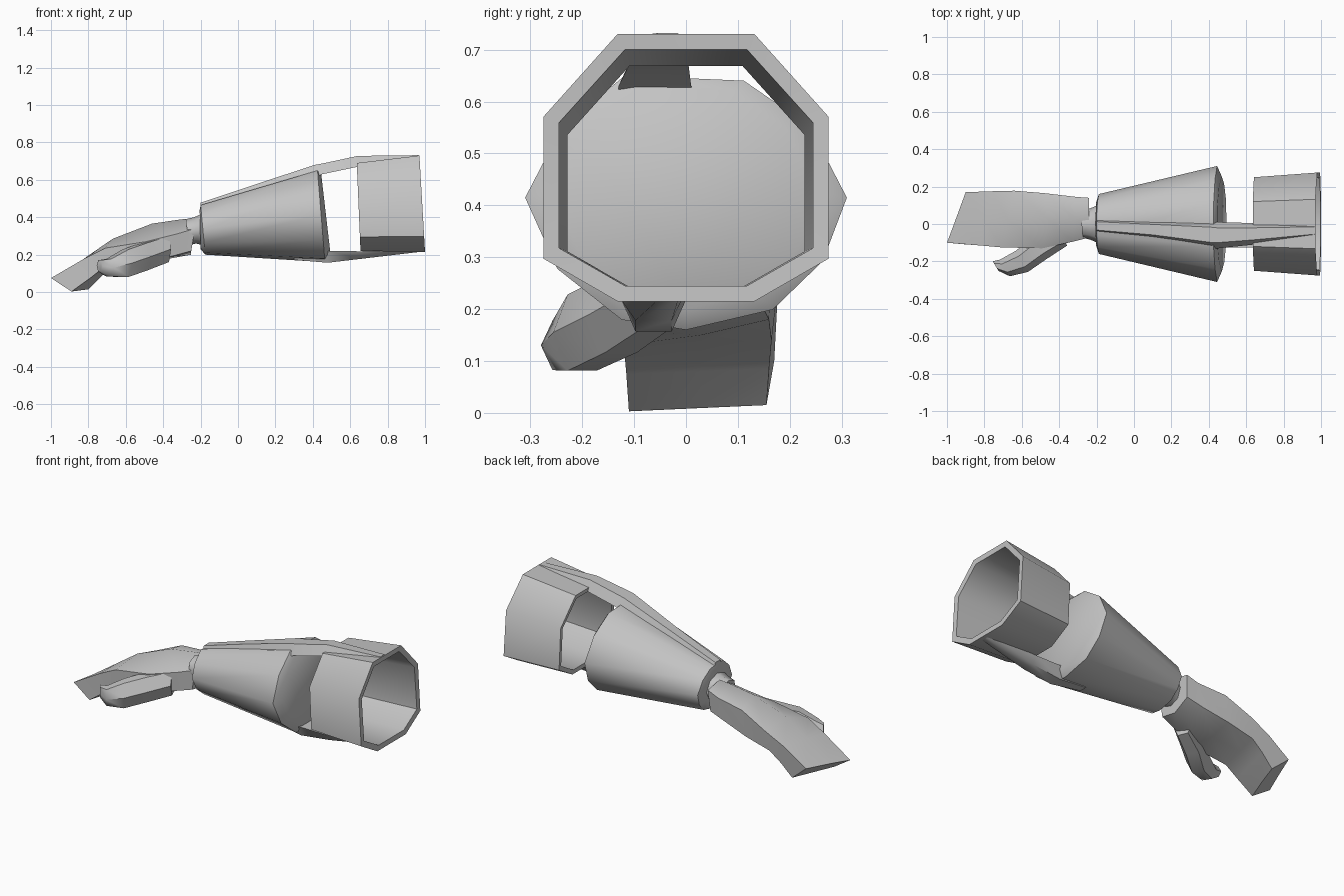
import bpy, bmesh, math
from mathutils import Vector

if "Cube" in bpy.data.objects:
    bpy.data.objects.remove(bpy.data.objects["Cube"])

grey = bpy.data.materials.new("plain grey")
grey.diffuse_color = (0.55, 0.55, 0.55, 1)
grey.use_nodes = True
grey.node_tree.nodes["Principled BSDF"].inputs["Base Color"].default_value = grey.diffuse_color


def loft(name, rings, cap=True, closed=False, angle=50):
    """Skin a list of equal-length point rings into one object."""
    bm = bmesh.new()
    rows = [[bm.verts.new(p) for p in r] for r in rings]
    pairs = list(zip(rows, rows[1:]))
    if closed:
        pairs.append((rows[-1], rows[0]))
    n = len(rows[0])
    for a, b in pairs:
        for i in range(n):
            j = (i + 1) % n
            bm.faces.new((a[i], a[j], b[j], b[i]))
    if cap and not closed:
        bm.faces.new(rows[0])
        bm.faces.new(rows[-1])
    bmesh.ops.recalc_face_normals(bm, faces=bm.faces)
    me = bpy.data.meshes.new(name)
    bm.to_mesh(me)
    bm.free()
    me.materials.append(grey)
    ob = bpy.data.objects.new(name, me)
    bpy.context.collection.objects.link(ob)
    bpy.ops.object.select_all(action='DESELECT')
    ob.select_set(True)
    bpy.context.view_layer.objects.active = ob
    bpy.ops.object.shade_smooth_by_angle(angle=math.radians(angle))
    return ob


def section(profile, x_top, x_bot, z_top, z_bot, y_scale=1.0):
    """Place a unit (y, z) profile on a plane leaning between two x values."""
    return [(x_bot + (x_top - x_bot) * z, y * y_scale,
             z_bot + (z_top - z_bot) * z) for y, z in profile]


# Forearm shell: tapered, widest at its open end, with a closed leaning cap
arm = [(-.38, 1), (.36, .98), (.77, .8), (1, .52), (.85, .27), (.54, .08),
       (0, 0), (-.4, .04), (-.8, .24), (-1, .52), (-.77, .8)]
loft("forearm", [
    section(arm, -.205, -.2, .44, .23, .115),
    section(arm, -.2, -.175, .465, .2, .16),
    section(arm, .425, .465, .65, .16, .31),
    section(arm, .445, .495, .63, .2, .255)])

# Upper arm cuff: hollow eight-sided tube
cuff = [(-.48, 1), (.48, 1), (1, .69), (1, .16), (.48, 0), (-.48, 0),
        (-1, .16), (-1, .69)]
loft("upper_arm_cuff", [
    section(cuff, .635, .655, .69, .22, .25),
    section(cuff, .97, 1.0, .73, .215, .275),
    section(cuff, .968, .998, .70, .245, .245),
    section(cuff, .637, .657, .668, .243, .228)], closed=True, angle=48)


# Straps bridging the gap between forearm and cuff
def strap(name, stations):
    rings = []
    for x, y0, y1, outer, inner in stations:
        inset = (y1 - y0) * .22
        rings.append([(x, y0, inner), (x, y0 + inset, outer),
                      (x, y1 - inset, outer), (x, y1, inner)])
    loft(name, rings, angle=60)


strap("top_strap", [(-.2, -.05, .03, .478, .43), (.1, -.08, .02, .578, .52),
                    (.41, -.13, .015, .68, .61), (.45, -.13, .01, .687, .63),
                    (.64, -.11, .005, .728, .67), (.965, -.07, 0, .732, .705)])
strap("bottom_strap", [(.3, -.09, -.01, .172, .21), (.48, -.125, 0, .157, .22),
                       (.66, -.125, 0, .178, .218), (.99, -.07, 0, .217, .235)])

# Wrist joint
joint = [(math.sin(i * math.pi / 4), .5 + .5 * math.cos(i * math.pi / 4))
         for i in range(8)]
loft("wrist", [section(joint, -.28, -.26, .39, .25, .075),
               section(joint, -.235, -.225, .40, .26, .085),
               section(joint, -.19, -.185, .42, .25, .105)])

# Palm and joined fingers: front-top, ridge, back-top, back-under, mid, front-under
loft("hand", [
    [(-.23, -.07, .34), (-.24, .03, .395), (-.24, .14, .375),
     (-.25, .13, .25), (-.25, .03, .20), (-.25, -.07, .22)],
    [(-.33, -.095, .31), (-.31, .03, .388), (-.31, .145, .35),
     (-.35, .14, .22), (-.36, .03, .18), (-.36, -.09, .19)],
    [(-.49, -.13, .27), (-.46, .03, .366), (-.48, .165, .33),
     (-.50, .16, .18), (-.50, .03, .15), (-.49, -.125, .16)],
    [(-.71, -.125, .235), (-.67, .02, .285), (-.64, .178, .255),
     (-.66, .165, .14), (-.69, .03, .135), (-.72, -.12, .13)],
    [(-.82, -.115, .18), (-.80, .02, .195), (-.76, .175, .195),
     (-.73, .16, .085), (-.76, .03, .08), (-.79, -.115, .075)],
    [(-1.0, -.10, .075), (-.955, .02, .088), (-.90, .17, .10),
     (-.80, .155, .015), (-.84, .03, .01), (-.89, -.11, .003)]], angle=45)


# Thumb: tapering six-sided loft along a bent path
def thumb_ring(c, across, half_width, half_height):
    across = Vector(across).normalized()
    pts = []
    for i in range(6):
        a = math.radians(60 * i)
        p = Vector(c) + across * (half_width * math.cos(a))
        p.z += half_height * math.sin(a)
        pts.append(p)
    return pts


loft("thumb", [thumb_ring((-.38, -.06, .23), (.4, -1, 0), .06, .08),
               thumb_ring((-.50, -.125, .19), (.55, -1, 0), .07, .085),
               thumb_ring((-.60, -.20, .155), (.6, -1, 0), .065, .085),
               thumb_ring((-.69, -.235, .13), (.6, -1, 0), .052, .055),
               thumb_ring((-.74, -.225, .14), (.6, -1, 0), .03, .035)],
     angle=50)
